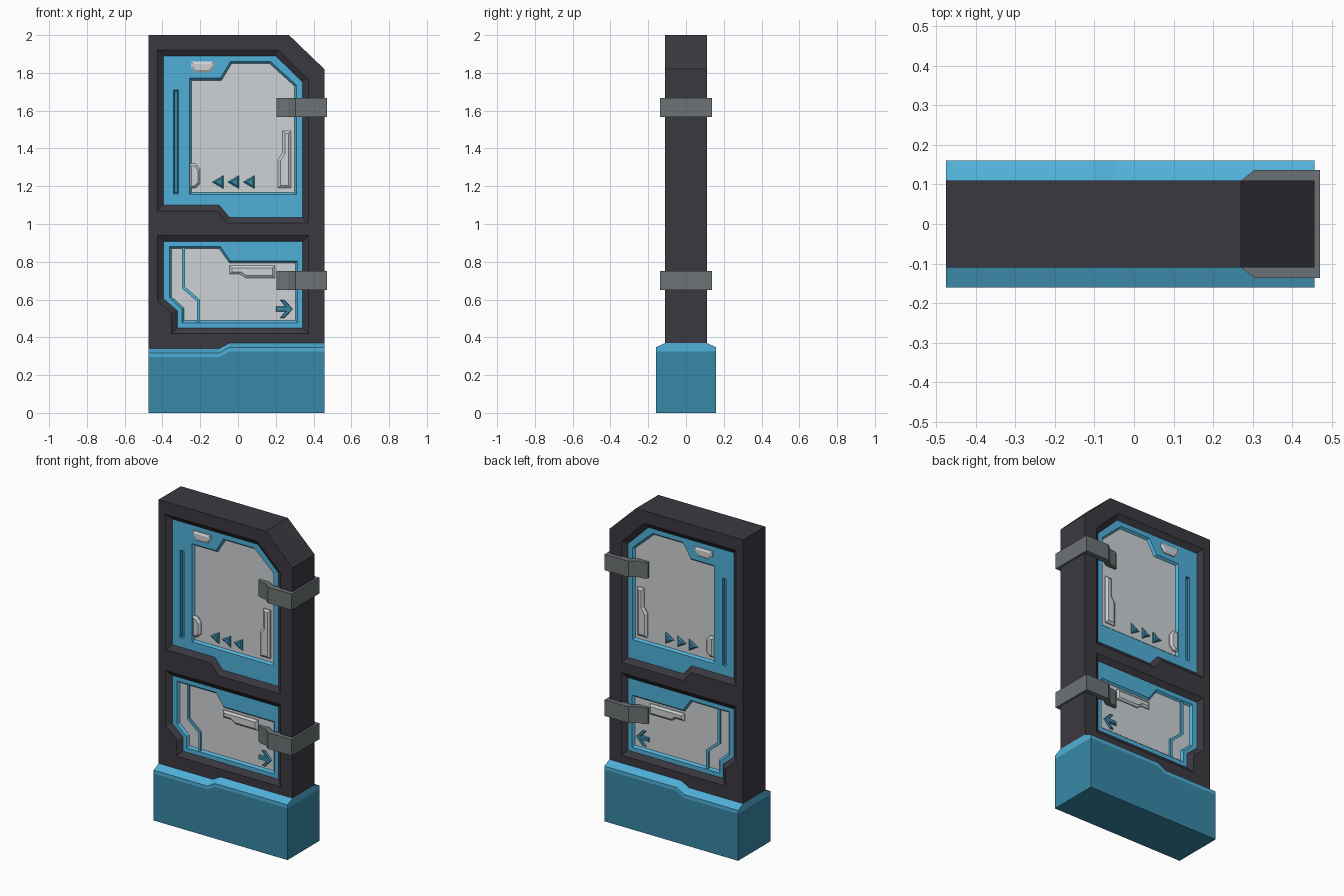
import bpy, bmesh
from mathutils import Vector

if "Cube" in bpy.data.objects:
    bpy.data.objects.remove(bpy.data.objects["Cube"])

FACE, PANEL, FLOOR = 0.11, 0.088, 0.075   # distances of the layers from the mid plane


def material(name, r, g, b):
    m = bpy.data.materials.new(name)
    m.diffuse_color = [((c / 255 + 0.055) / 1.055) ** 2.4 for c in (r, g, b)] + [1]
    m.use_nodes = True
    m.node_tree.nodes["Principled BSDF"].inputs["Base Color"].default_value = m.diffuse_color
    return m


CHARCOAL = material("charcoal", 59, 57, 65)
LIGHT = material("light blue", 80, 176, 216)
DARK = material("dark blue", 56, 136, 167)
PALE = material("pale grey", 206, 210, 213)
GREY = material("hinge grey", 108, 115, 117)


def inset(pts, d):
    """Offset a closed outline inward by d (outward when negative)."""
    n = len(pts)
    p = [Vector(q) for q in pts]
    area = sum(p[i - 1].x * p[i].y - p[i].x * p[i - 1].y for i in range(n))
    s = 1 if area > 0 else -1
    out = []
    for i in range(n):
        e1, e2 = (p[i] - p[i - 1]).normalized(), (p[(i + 1) % n] - p[i]).normalized()
        n1, n2 = Vector((-e1.y, e1.x)) * s, Vector((-e2.y, e2.x)) * s
        out.append(p[i] + (n1 + n2) * d / (1 + n1.dot(n2)))
    return out


def finish(name, bm, *mats):
    bmesh.ops.recalc_face_normals(bm, faces=bm.faces)
    me = bpy.data.meshes.new(name)
    bm.to_mesh(me)
    bm.free()
    for m in mats:
        me.materials.append(m)
    ob = bpy.data.objects.new(name, me)
    bpy.context.collection.objects.link(ob)
    return ob


def add_loft(bm, rings):
    """Join rings of 3D points with side faces and close both ends."""
    vs = [[bm.verts.new(c) for c in r] for r in rings]
    n = len(vs[0])
    for a, b in zip(vs, vs[1:]):
        for i in range(n):
            j = (i + 1) % n
            bm.faces.new((a[i], a[j], b[j], b[i]))
    bm.faces.new(vs[0])
    bm.faces.new(vs[-1])


def both_sides(name, rings, mat):
    """Loft (outline, depth) rings on the front and, mirrored, on the back."""
    bm = bmesh.new()
    for s in (-1, 1):
        add_loft(bm, [[(q[0], s * d, q[1]) for q in pts] for pts, d in rings])
    return finish(name, bm, mat)


def raised(name, pts, low, height, bevel, mat):
    return both_sides(name, [(pts, low - 0.004), (pts, low + height * 0.4),
                             (inset(pts, bevel), low + height)], mat)


def cut(target, rings):
    cutter = both_sides("cutter", rings, CHARCOAL)
    cutter.hide_render = True
    mod = target.modifiers.new("cut", 'BOOLEAN')
    mod.operation, mod.solver, mod.object = 'DIFFERENCE', 'EXACT', cutter
    bpy.context.view_layer.objects.active = target
    bpy.ops.object.modifier_apply(modifier=mod.name)
    bpy.data.objects.remove(cutter)


# Door frame slab with a clipped top corner
L, R = -0.475, 0.457
outline = [(L, 0.34), (-0.1, 0.34), (-0.045, 0.37), (R, 0.37),
           (R, 1.82), (0.27, 2.0), (L, 2.0)]
bm = bmesh.new()
add_loft(bm, [[(x, y, z) for x, z in outline] for y in (-FACE, FACE)])
frame = finish("door_frame", bm, CHARCOAL, LIGHT, PALE, DARK)

# Sloped recesses holding the blue panels
upper = [(-0.395, 1.89), (0.2, 1.89), (0.342, 1.75), (0.342, 1.035),
         (-0.045, 1.035), (-0.1, 1.10), (-0.395, 1.10)]
lower = [(-0.395, 0.907), (0.342, 0.907), (0.342, 0.45), (-0.32, 0.45),
         (-0.32, 0.54), (-0.395, 0.605)]
for pts in (upper, lower):
    wide = inset(pts, -0.031)
    cut(frame, [(wide, 0.15), (wide, FACE), (pts, PANEL)])

# Pale inner panels and the long slot, sunk into the blue
upper_pale = [(-0.257, 1.772), (-0.093, 1.772), (-0.04, 1.86), (0.172, 1.86),
              (0.31, 1.735), (0.31, 1.155), (-0.257, 1.155)]
lower_pale = [(-0.363, 0.88), (-0.093, 0.88), (-0.04, 0.805), (0.315, 0.805),
              (0.315, 0.477), (-0.297, 0.477), (-0.297, 0.55), (-0.363, 0.61)]
slot = [(-0.341, 1.71), (-0.315, 1.71), (-0.315, 1.16), (-0.341, 1.16)]
for pts, slope in ((upper_pale, 0.011), (lower_pale, 0.011), (slot, 0.006)):
    cut(frame, [(pts, 0.15), (pts, PANEL), (inset(pts, slope), FLOOR)])

# Colour the frame by depth
for f in frame.data.polygons:
    c, d, flat = f.center, abs(f.center.y), abs(f.normal.y) > 0.9
    if d < 0.07 or d > PANEL + 0.001:
        f.material_index = 0
    elif c.x < -0.3 and c.z > 1.12 and d < PANEL - 0.001:
        f.material_index = 3
    elif flat and d < FLOOR + 0.001:
        f.material_index = 2
    else:
        f.material_index = 1

# Plinth with a stepped, chamfered light rim
bm = bmesh.new()
rings = []
for x, t in ((L, 0.34), (-0.1, 0.34), (-0.045, 0.37), (R, 0.37)):
    half = [(0.16, 0), (0.16, t - 0.045), (0.16, t - 0.023), (FACE, t)]
    sec = [(-y, z) for y, z in half] + half[::-1]
    rings.append([bm.verts.new((x, y, z)) for y, z in sec])
for a, b in zip(rings, rings[1:]):
    for i in range(8):
        j = (i + 1) % 8
        f = bm.faces.new((a[i], a[j], b[j], b[i]))
        f.material_index = 1 if 1 <= i <= 5 else 0
for r in (rings[0], rings[-1]):
    bm.faces.new((r[0], r[1], r[6], r[7]))
    bm.faces.new(r[1:7]).material_index = 1
finish("plinth", bm, DARK, LIGHT)

# Hinge clamps wrapped round the right edge
arm = [(0.47, 0.137), (0.305, 0.137), (0.265, 0.105), (0.225, 0.1), (0.205, 0.087),
       (0.205, 0.072), (0.27, 0.072), (0.31, 0.1), (0.445, 0.1)]
clamp = [(x, -y) for x, y in arm] + arm[::-1]
for name, z0, z1 in (("upper_hinge", 1.567, 1.668), ("lower_hinge", 0.65, 0.752)):
    bm = bmesh.new()
    add_loft(bm, [[(x, y, z) for x, y in clamp] for z in (z0, z1)])
    finish(name, bm, GREY)

# Pale raised grips
raised("top_grip", [(-0.25, 1.86), (-0.125, 1.86), (-0.125, 1.83), (-0.15, 1.803),
                    (-0.225, 1.803), (-0.25, 1.83)], PANEL, 0.012, 0.012, PALE)
raised("side_grip", [(-0.257, 1.32), (-0.225, 1.32), (-0.2, 1.29), (-0.2, 1.215),
                     (-0.225, 1.19), (-0.257, 1.19)], FLOOR, 0.02, 0.012, PALE)
raised("tall_grip", [(0.235, 1.493), (0.281, 1.493), (0.281, 1.19), (0.212, 1.19),
                     (0.212, 1.34), (0.235, 1.375)], FLOOR, 0.016, 0.013, PALE)
raised("lower_grip", [(-0.045, 0.78), (0.195, 0.78), (0.195, 0.715), (0.04, 0.715),
                      (0.01, 0.735), (-0.045, 0.735)], FLOOR, 0.016, 0.012, PALE)

# Blue strip crossing the lower panel
path = [(-0.297, 0.875), (-0.297, 0.66), (-0.217, 0.59), (-0.217, 0.48)]
strip = path + [(x + 0.017, z + (0.007 if 0.5 < z < 0.8 else 0)) for x, z in path[::-1]]
both_sides("panel_strip", [(strip, 0.07), (strip, 0.085)], LIGHT)

# Direction markers
for i in range(3):
    x = -0.137 + 0.082 * i
    raised("triangle_marker", [(x, 1.222), (x + 0.06, 1.257), (x + 0.06, 1.187)],
           FLOOR, 0.012, 0.008, DARK)
head = [(0.29, 0.55), (0.245, 0.598), (0.222, 0.598), (0.252, 0.563), (0.2, 0.563)]
arrow = head + [(x, 1.1 - z) for x, z in head[:0:-1]]
raised("arrow_marker", arrow, FLOOR, 0.012, 0.003, DARK)
